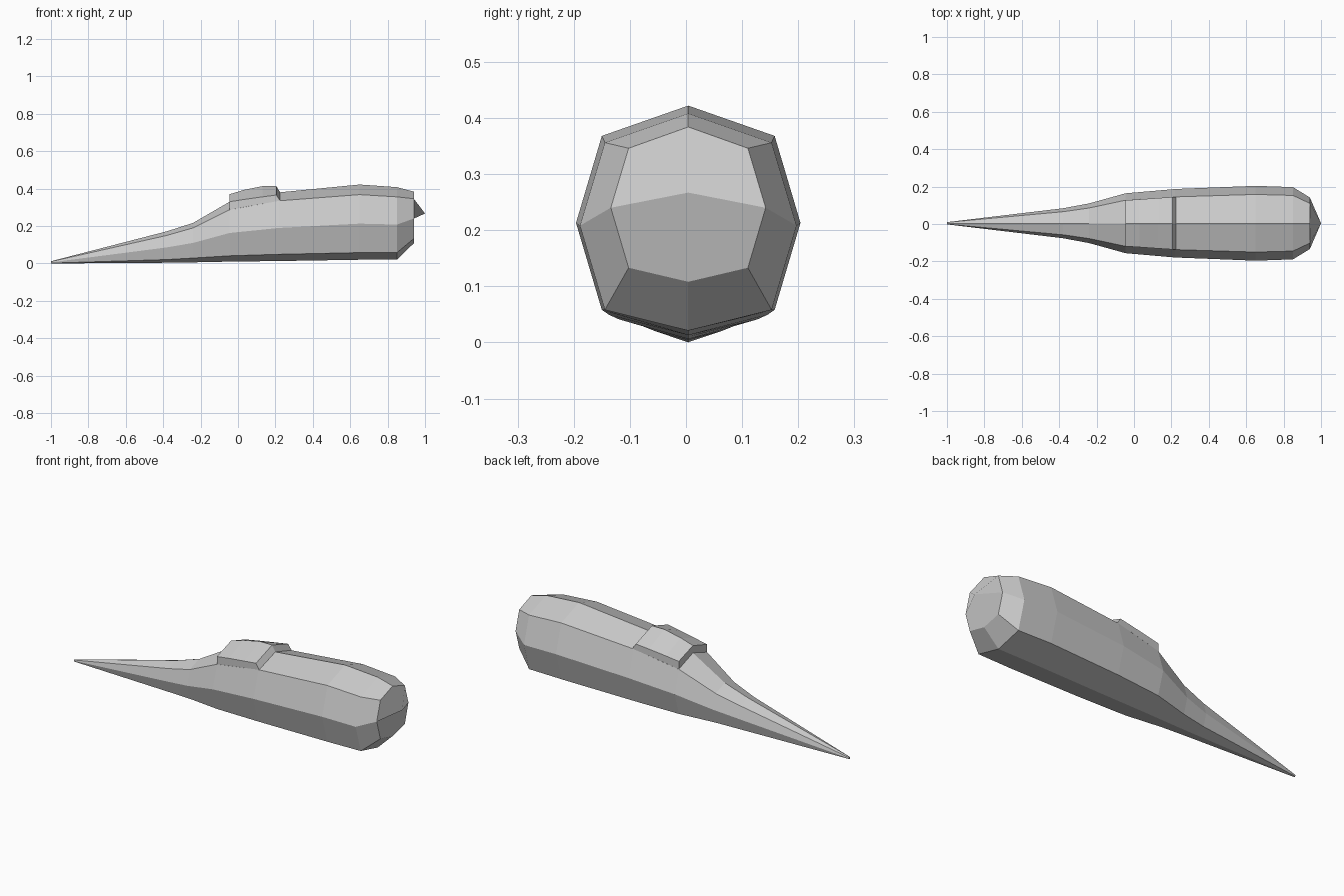
import bpy
import bmesh

cube = bpy.data.objects.get("Cube")
if cube:
    bpy.data.objects.remove(cube, do_unlink=True)

grey = bpy.data.materials.new("plain grey")
grey.use_nodes = True
colour = (0.6, 0.6, 0.6, 1)
grey.diffuse_color = colour
bsdf = next(n for n in grey.node_tree.nodes if n.type == 'BSDF_PRINCIPLED')
bsdf.inputs["Base Color"].default_value = colour

AXIS = 0.004  # sideways position of the centre line


def octagon(x, width, top, upper, mid, lower, bottom):
    """Eight-sided hull section, listed around the x axis from the top."""
    w = width * 0.77
    half = [(0, top), (w, upper), (width, mid), (w, lower), (0, bottom)]
    ring = half + [(-y, z) for y, z in half[3:0:-1]]
    return [(x, AXIS + y, z) for y, z in ring]


def gable(x, w, top, eave, base):
    """Five-sided canopy section; its flat base is buried in the hull."""
    ring = [(0, top), (w, eave), (w, base), (-w, base), (-w, eave)]
    return [(x, AXIS + y, z) for y, z in ring]


def loft(bm, sections):
    """Join successive rings with quads and return the rings."""
    rings = [[bm.verts.new(p) for p in s] for s in sections]
    for a, b in zip(rings, rings[1:]):
        n = len(a)
        for i in range(n):
            j = (i + 1) % n
            bm.faces.new((a[i], a[j], b[j], b[i]))
    return rings


def finish(bm, name):
    bmesh.ops.recalc_face_normals(bm, faces=bm.faces[:])
    mesh = bpy.data.meshes.new(name)
    bm.to_mesh(mesh)
    bm.free()
    mesh.materials.append(grey)
    bpy.context.collection.objects.link(bpy.data.objects.new(name, mesh))


# Hull: needle nose widening to a blunt tail
bm = bmesh.new()
rings = loft(bm, [octagon(*s) for s in (
    (-1.0, 0.006, 0.012, 0.01, 0.006, 0.002, 0.0),
    (-0.38, 0.08, 0.172, 0.15, 0.086, 0.021, 0.004),
    (-0.24, 0.106, 0.217, 0.19, 0.11, 0.029, 0.006),
    (-0.045, 0.16, 0.33, 0.287, 0.163, 0.041, 0.01),
    (0.22, 0.183, 0.38, 0.335, 0.19, 0.049, 0.013),
    (0.65, 0.2, 0.422, 0.368, 0.213, 0.058, 0.02),
    (0.85, 0.193, 0.408, 0.356, 0.208, 0.058, 0.021),
    (0.94, 0.138, 0.384, 0.346, 0.24, 0.133, 0.108),
)])
bm.faces.new(rings[0])

# Tail cap: an upper and a lower facet meeting at a shallow point
tail = rings[-1]
point = bm.verts.new((1.0, AXIS, 0.267))
bm.faces.new([point, tail[6], tail[7], tail[0], tail[1], tail[2]])
bm.faces.new([point] + tail[2:7])
finish(bm, "hull")

# Canopy: raised block between the upper hull edges
bm = bmesh.new()
rings = loft(bm, [gable(*s) for s in (
    (-0.045, 0.123, 0.37, 0.33, 0.287),
    (0.03, 0.128, 0.393, 0.342, 0.301),
    (0.13, 0.135, 0.413, 0.356, 0.319),
    (0.205, 0.14, 0.413, 0.366, 0.332),
    (0.225, 0.141, 0.381, 0.336, 0.334),
)])
bm.faces.new(rings[0])
bm.faces.new(rings[-1])
finish(bm, "canopy")
